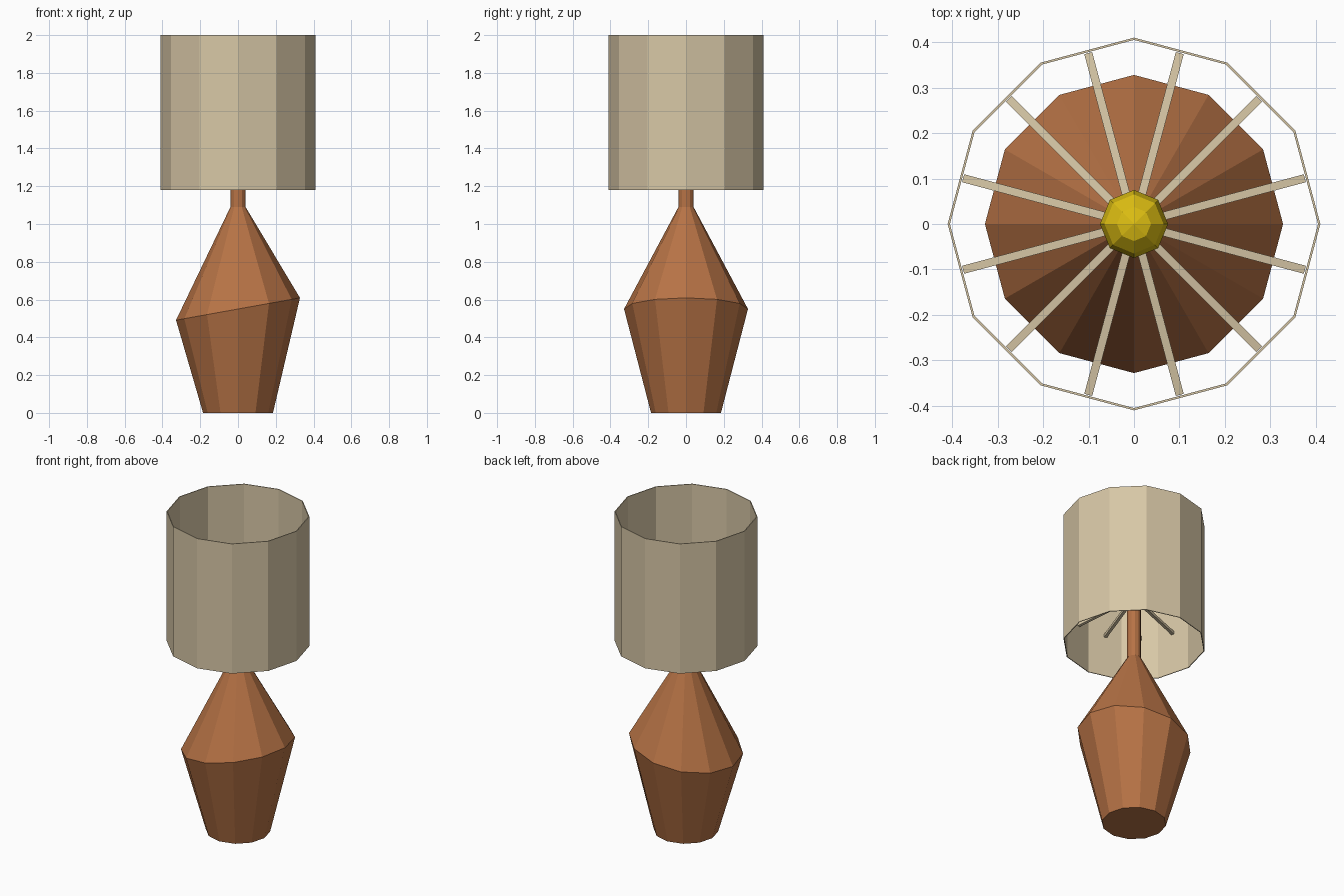
import bpy, bmesh
from math import pi, sin, cos
from mathutils import Vector

cube = bpy.data.objects.get("Cube")
if cube:
    bpy.data.objects.remove(cube)

SIDES = 12


def material(name, rgb):
    mat = bpy.data.materials.new(name)
    mat.use_nodes = True
    mat.diffuse_color = (*rgb, 1)
    mat.node_tree.nodes["Principled BSDF"].inputs["Base Color"].default_value = (*rgb, 1)
    return mat


def finish(name, bm, mat):
    bmesh.ops.recalc_face_normals(bm, faces=bm.faces)
    mesh = bpy.data.meshes.new(name)
    bm.to_mesh(mesh)
    bm.free()
    obj = bpy.data.objects.new(name, mesh)
    obj.data.materials.append(mat)
    bpy.context.collection.objects.link(obj)
    return obj


def loft(name, rings, mat, closed=False):
    """Join rings of (radius, height, tilt along x); cap the ends unless closed into a loop."""
    bm = bmesh.new()
    loops = []
    for radius, height, tilt in rings:
        loop = []
        for i in range(SIDES):
            a = 2 * pi * i / SIDES
            x, y = radius * cos(a), radius * sin(a)
            loop.append(bm.verts.new((x, y, height + tilt * x)))
        loops.append(loop)
    pairs = list(zip(loops, loops[1:]))
    if closed:
        pairs.append((loops[-1], loops[0]))
    else:
        bm.faces.new(loops[0])
        bm.faces.new(loops[-1])
    for low, high in pairs:
        for i in range(SIDES):
            j = (i + 1) % SIDES
            bm.faces.new((low[i], low[j], high[j], high[i]))
    return finish(name, bm, mat)


terracotta = material("terracotta", (0.47, 0.17, 0.06))
cream = material("cream linen", (0.68, 0.57, 0.38))
yellow = material("bulb yellow", (0.73, 0.52, 0.006))

# Body with a slanted shoulder, running up into a thin neck
loft("lamp_body", [(0.185, 0, 0), (0.328, 0.55, 0.18), (0.04, 1.09, 0), (0.04, 1.5, 0)], terracotta)

# Thin open shade
loft("lamp_shade", [(0.41, 1.18, 0), (0.41, 2, 0), (0.405, 2, 0), (0.405, 1.18, 0)], cream, closed=True)

# Spokes between the neck and the shade, dropping slightly outwards
for k in range(SIDES):
    a = 2 * pi * (k + 0.5) / SIDES
    out = Vector((cos(a), sin(a), 0))
    inner = out * 0.02 + Vector((0, 0, 1.49))
    outer = out * 0.388 + Vector((0, 0, 1.44))
    bm = bmesh.new()
    bmesh.ops.create_cube(bm, size=1)
    bmesh.ops.scale(bm, vec=((outer - inner).length, 0.018, 0.018), verts=bm.verts)
    spoke = finish(f"shade_spoke_{k + 1}", bm, cream)
    spoke.location = (inner + outer) / 2
    spoke.rotation_euler = (outer - inner).to_track_quat('X', 'Z').to_euler()

# Faceted bulb on top of the neck
bm = bmesh.new()
bmesh.ops.create_uvsphere(bm, u_segments=8, v_segments=6, radius=0.075)
bulb = finish("bulb", bm, yellow)
bulb.location.z = 1.55
